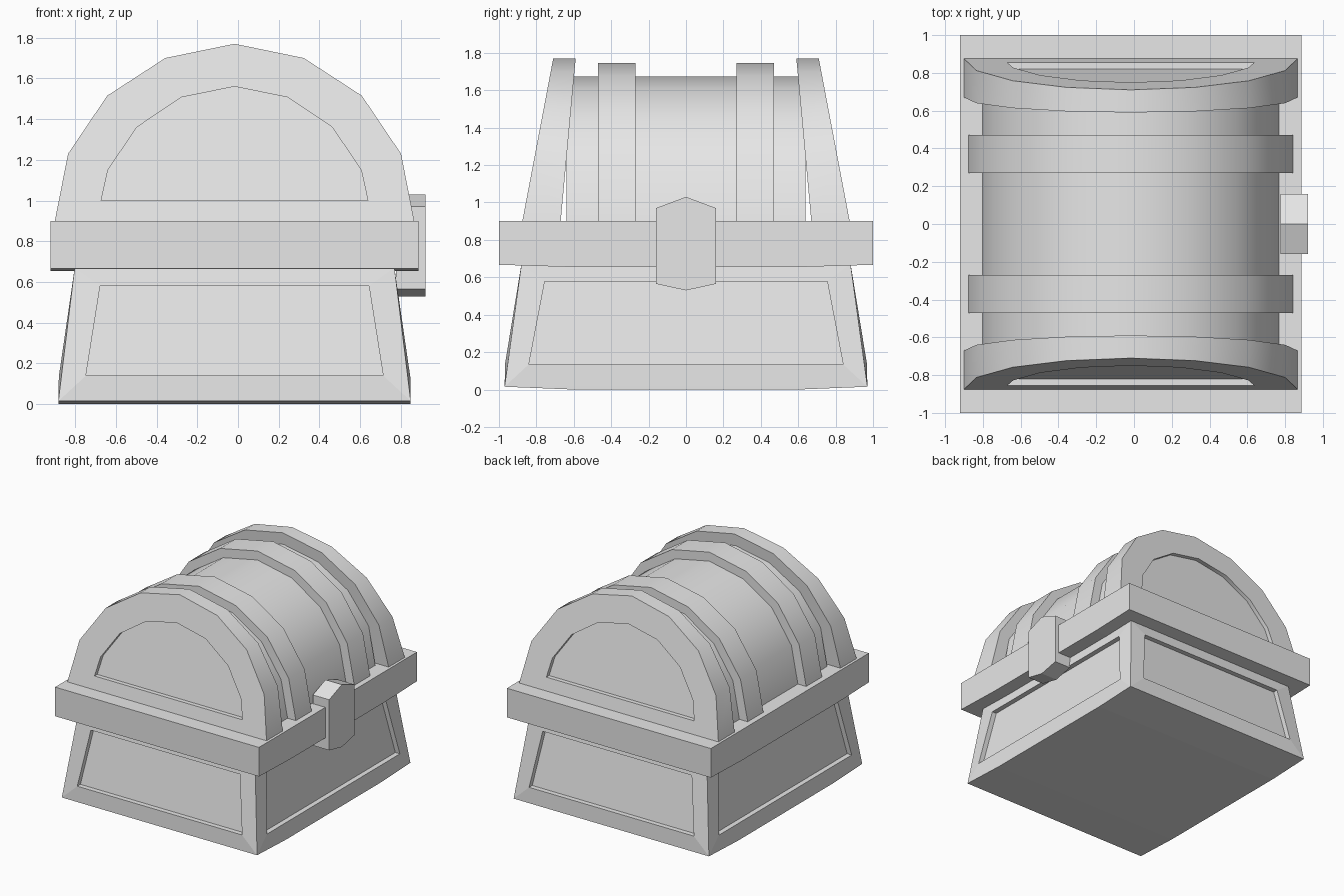
import bpy, bmesh, math
from mathutils import Vector

old = bpy.data.objects.get("Cube")
if old:
    bpy.data.objects.remove(old, do_unlink=True)

grey = bpy.data.materials.new("light_grey")
grey.use_nodes = True
grey.diffuse_color = (0.8, 0.8, 0.8, 1)
grey.node_tree.nodes["Principled BSDF"].inputs["Base Color"].default_value = (0.8, 0.8, 0.8, 1)

CX = -0.017      # centre of the chest body, the clasp sticks out on +x
RIM = 0.9        # height where the lid starts


def finish(name, bm, smooth=False):
    bmesh.ops.remove_doubles(bm, verts=bm.verts, dist=0.0005)
    bmesh.ops.recalc_face_normals(bm, faces=bm.faces)
    mesh = bpy.data.meshes.new(name)
    bm.to_mesh(mesh)
    bm.free()
    mesh.materials.append(grey)
    obj = bpy.data.objects.new(name, mesh)
    bpy.context.collection.objects.link(obj)
    if smooth:
        bpy.ops.object.select_all(action="DESELECT")
        obj.select_set(True)
        bpy.context.view_layer.objects.active = obj
        bpy.ops.object.shade_smooth_by_angle(angle=math.radians(30))
    return obj


def face(bm, points):
    bm.faces.new([bm.verts.new(p) for p in points])


def bridge(bm, a, b):
    for i in range(len(a)):
        j = (i + 1) % len(a)
        face(bm, (a[i], a[j], b[j], b[i]))


def framed_panel(bm, outer, inner, sink):
    """Frame around a recessed panel."""
    floor = [Vector(p) + Vector(sink) for p in inner]
    bridge(bm, outer, inner)
    bridge(bm, inner, floor)
    face(bm, floor)


def solid(name, a, b, smooth=False):
    bm = bmesh.new()
    face(bm, a)
    face(bm, b)
    bridge(bm, a, b)
    return finish(name, bm, smooth)


def prism_x(name, profile, x0, x1):
    return solid(name, [(x0, y, z) for y, z in profile], [(x1, y, z) for y, z in profile])


def arch(half):
    """Mirror a half profile of (x, height) into a full arch."""
    return [(-x, z) for x, z in half] + [(x, z) for x, z in half[-2::-1]]


LID = arch([(0.8825, 0), (0.8175, 0.33), (0.625, 0.615), (0.34, 0.8), (0, 0.87)])
INSET = arch([(0.655, 0.1), (0.622, 0.25), (0.48, 0.46), (0.262, 0.607), (0, 0.66)])


def lid_section(name, scale, y0, y1):
    loops = [[(CX + x * scale, y, RIM + h * scale) for x, h in LID] for y in (y0, y1)]
    return solid(name, *loops, smooth=True)


# Tapered base with a recessed panel on each side
bm = bmesh.new()
top_z = 0.67
bottom = [(-0.865, -0.97), (0.865, -0.97), (0.865, 0.97), (-0.865, 0.97)]
top = [(-0.785, -0.88), (0.785, -0.88), (0.785, 0.88), (-0.785, 0.88)]
face(bm, [(CX + x, y, top_z) for x, y in top])
face(bm, [(CX + x, y, 0.015) for x, y in bottom])
for s in (-1, 1):
    # Front and back
    outer = [(CX - 0.865, s * 0.97, 0.015), (CX + 0.865, s * 0.97, 0.015),
             (CX + 0.785, s * 0.88, top_z), (CX - 0.785, s * 0.88, top_z)]
    inner = [(CX - 0.73, s * 0.967, 0.14), (CX + 0.73, s * 0.967, 0.14),
             (CX + 0.66, s * 0.895, 0.58), (CX - 0.66, s * 0.895, 0.58)]
    framed_panel(bm, outer, inner, (0, -s * 0.04, 0))
    # Left and right
    outer = [(CX + s * 0.865, -0.97, 0.015), (CX + s * 0.865, 0.97, 0.015),
             (CX + s * 0.785, 0.88, top_z), (CX + s * 0.785, -0.88, top_z)]
    inner = [(CX + s * 0.863, -0.84, 0.135), (CX + s * 0.863, 0.84, 0.135),
             (CX + s * 0.798, 0.755, 0.578), (CX + s * 0.798, -0.755, 0.578)]
    framed_panel(bm, outer, inner, (-s * 0.04, 0, 0))
finish("base", bm)

# Slightly bowed underside
prism_x("base_underside", [(-0.97, 0.015), (-0.6, 0), (0.6, 0), (0.97, 0.015)],
        CX - 0.865, CX + 0.865)

# Rim band around the opening
prism_x("rim_band", [(-1, RIM), (1, RIM), (1, 0.667), (0.6, 0.655), (-0.6, 0.655), (-1, 0.667)],
        -0.92, 0.886)

# Lid barrel and its two straps
lid_section("lid_barrel", 0.89, -0.64, 0.64)
lid_section("front_strap", 0.973, -0.47, -0.27)
lid_section("back_strap", 0.973, 0.27, 0.47)

# Leaning end caps with a recessed arched panel
for name, s in (("front_lid_cap", -1), ("back_lid_cap", 1)):
    def place(profile, foot, lean):
        return [(CX + x, s * (foot - lean * h / 0.87), RIM + h) for x, h in profile]

    bm = bmesh.new()
    outside = place(LID, 0.875, 0.165)
    inside = place(LID, 0.67, 0.08)
    bridge(bm, outside, inside)
    face(bm, inside)
    framed_panel(bm, outside, place(INSET, 0.875, 0.165), (0, -s * 0.035, 0))
    finish(name, bm, smooth=True)

# Hexagonal clasp
prism_x("clasp", [(-0.16, 0.565), (0, 0.53), (0.16, 0.565), (0.16, 0.97), (0, 1.03), (-0.16, 0.97)],
        0.775, 0.92)
